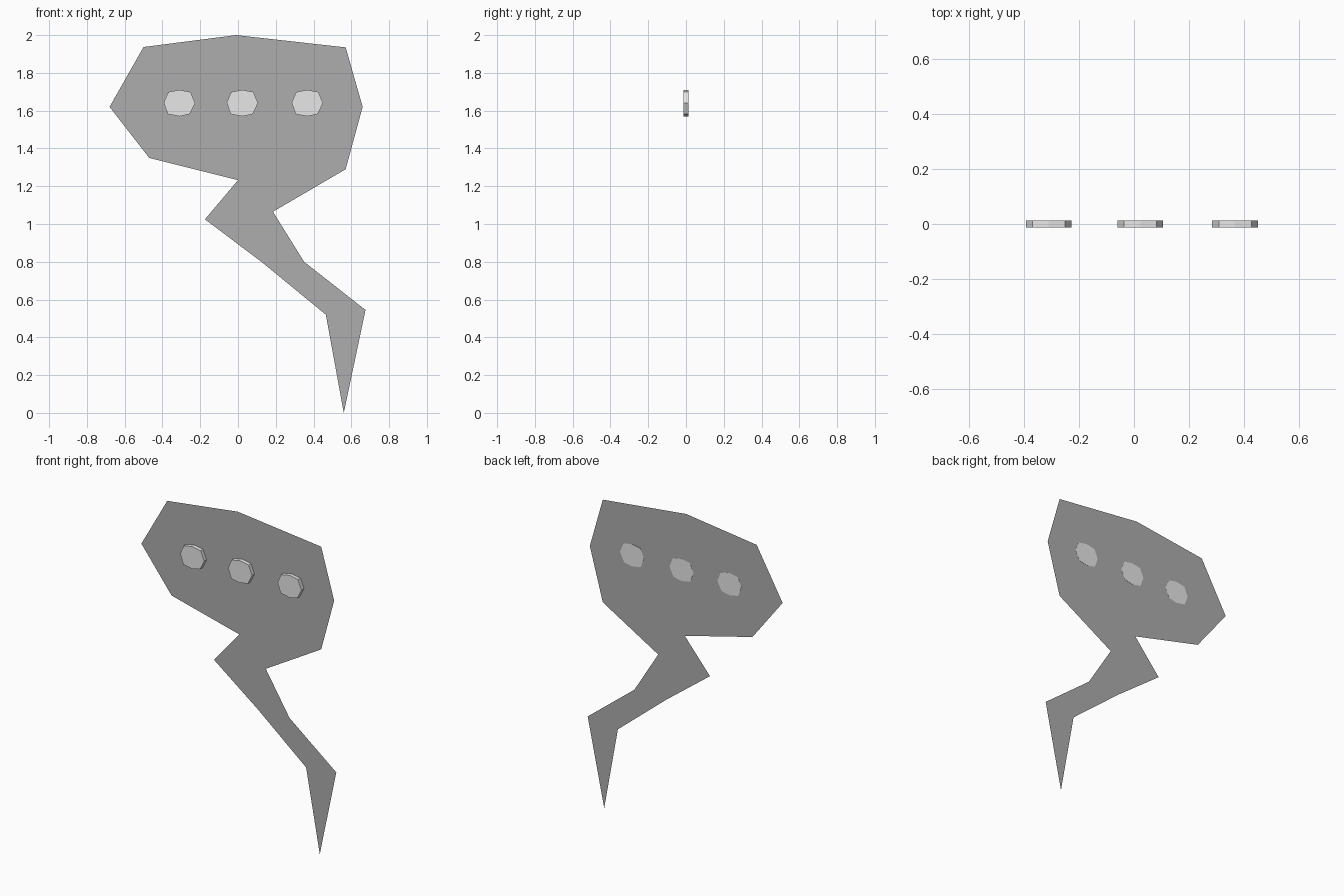
import bpy
import bmesh

if "Cube" in bpy.data.objects:
    bpy.data.objects.remove(bpy.data.objects["Cube"], do_unlink=True)

HALF_DEPTH = 0.0125


def make_material(name, value):
    mat = bpy.data.materials.new(name)
    mat.use_nodes = True
    color = (value, value, value, 1)
    mat.diffuse_color = color
    mat.node_tree.nodes["Principled BSDF"].inputs["Base Color"].default_value = color
    return mat


def make_plate(name, outline, y, depth, mat, center=(0, 0)):
    """Flat xz outline facing -y, extruded backwards when depth is given."""
    bm = bmesh.new()
    verts = [bm.verts.new((center[0] + x, y, center[1] + z)) for x, z in outline]
    face = bm.faces.new(verts)
    face.normal_update()
    if face.normal.y > 0:
        face.normal_flip()
    if depth:
        back = bmesh.ops.extrude_face_region(bm, geom=[face], use_keep_orig=True)
        moved = [g for g in back["geom"] if isinstance(g, bmesh.types.BMVert)]
        bmesh.ops.translate(bm, verts=moved, vec=(0, depth, 0))
        bmesh.ops.recalc_face_normals(bm, faces=bm.faces)
    mesh = bpy.data.meshes.new(name)
    bm.to_mesh(mesh)
    bm.free()
    mesh.materials.append(mat)
    obj = bpy.data.objects.new(name, mesh)
    bpy.context.collection.objects.link(obj)
    return obj


dark_grey = make_material("dark grey", 0.42)
light_grey = make_material("light grey", 0.8)

# Paper-thin bubble with a jagged tail
bubble = [(-0.01, 2.0), (0.57, 1.935), (0.66, 1.62), (0.57, 1.29), (0.185, 1.065),
          (0.35, 0.8), (0.675, 0.545), (0.56, 0), (0.465, 0.52), (0.13, 0.795),
          (-0.175, 1.025), (0, 1.232), (-0.47, 1.35), (-0.68, 1.62), (-0.5, 1.937)]
make_plate("bubble_sheet", bubble, HALF_DEPTH - 0.0005, 0, dark_grey)

# Three eight-sided dots, their backs flush with the sheet
dot = [(-0.059, 0.059), (0, 0.07), (0.059, 0.059), (0.083, 0),
       (0.055, -0.058), (0, -0.07), (-0.062, -0.058), (-0.083, 0.003)]
for name, x in (("right_dot", -0.31), ("middle_dot", 0.023), ("left_dot", 0.367)):
    make_plate(name, dot, -HALF_DEPTH, 2 * HALF_DEPTH, light_grey, (x, 1.64))
